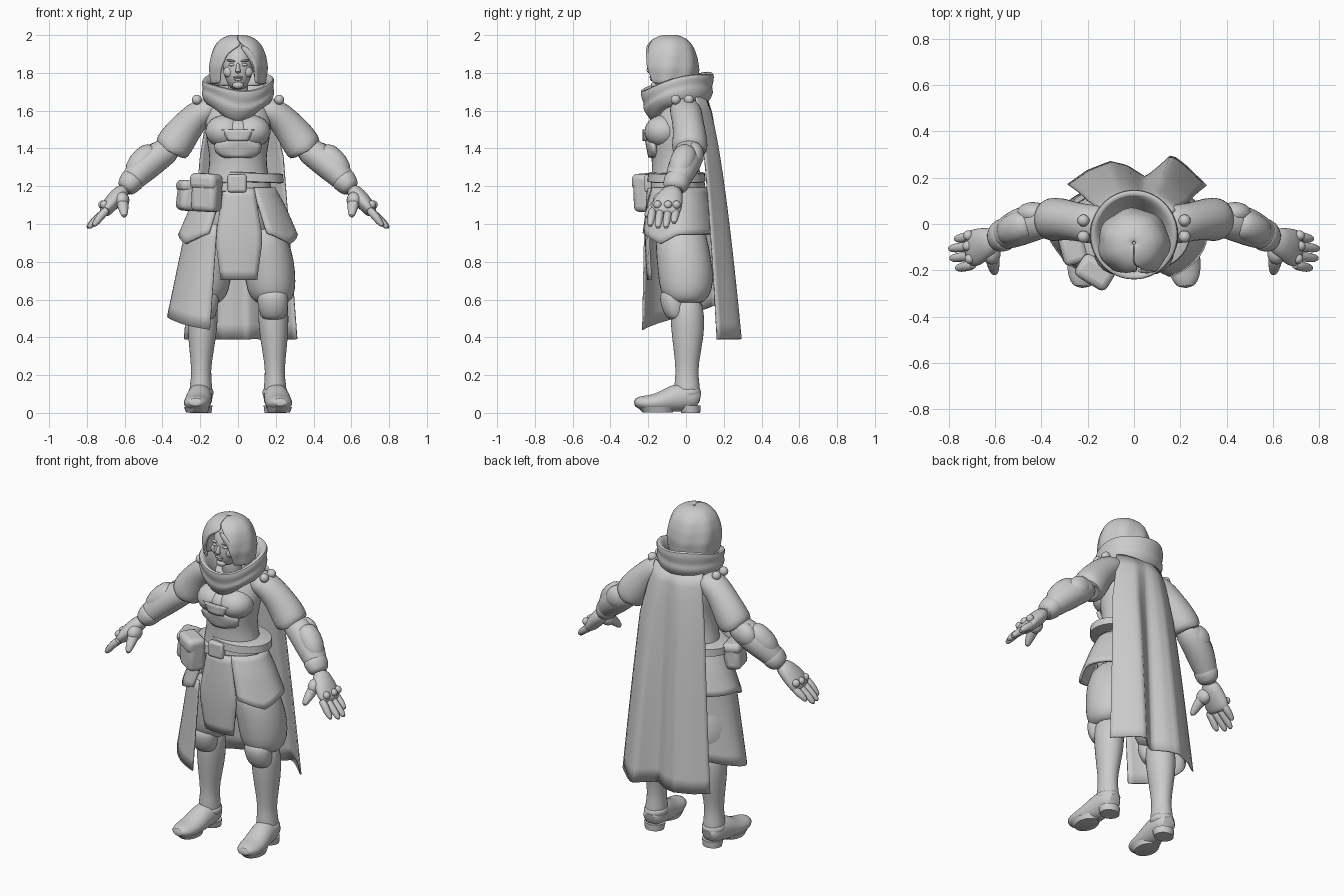
import bpy, bmesh, math
from math import sin, cos, pi, asin
from mathutils import Vector, Matrix

grey = bpy.data.materials.new("plain_grey")
grey.diffuse_color = (0.6, 0.6, 0.6, 1)


def finish(bm, name, subsurf=0, solid=0, bevel=0, angle=50):
    bmesh.ops.recalc_face_normals(bm, faces=bm.faces)
    me = bpy.data.meshes.new(name)
    bm.to_mesh(me)
    bm.free()
    me.materials.append(grey)
    ob = bpy.data.objects.new(name, me)
    bpy.context.collection.objects.link(ob)
    if solid:
        m = ob.modifiers.new("thick", 'SOLIDIFY')
        m.thickness, m.offset = solid, 0
    if bevel:
        m = ob.modifiers.new("round", 'BEVEL')
        m.width, m.segments = bevel, 3
    if subsurf:
        m = ob.modifiers.new("smooth", 'SUBSURF')
        m.levels = m.render_levels = subsurf
    bpy.context.view_layer.objects.active = ob
    ob.select_set(True)
    bpy.ops.object.shade_smooth_by_angle(angle=math.radians(angle))
    ob.select_set(False)
    return ob


def skin(name, rows, closed=True, caps=True, **kw):
    """Join rows of points into a surface."""
    bm = bmesh.new()
    vs = [[bm.verts.new(p) for p in r] for r in rows]
    n = len(vs[0])
    for a, b in zip(vs, vs[1:]):
        for i in range(n if closed else n - 1):
            j = (i + 1) % n
            bm.faces.new((a[i], a[j], b[j], b[i]))
    if closed and caps:
        bm.faces.new(vs[0])
        bm.faces.new(vs[-1])
    return finish(bm, name, **kw)


def tube(name, pts, side=None, n=16, subsurf=1, **kw):
    """Rings (x, y, z, r1, r2): level, or square to the path when side is given."""
    c = [Vector(p[:3]) for p in pts]
    rows = []
    for k, p in enumerate(pts):
        a, b = Vector((1, 0, 0)), Vector((0, 1, 0))
        if side:
            t = (c[min(k + 1, len(c) - 1)] - c[max(k - 1, 0)]).normalized()
            a = Vector(side)
            a = (a - t * a.dot(t)).normalized()
            b = t.cross(a)
        rows.append([c[k] + a * p[3] * cos(2 * pi * i / n) + b * p[4] * sin(2 * pi * i / n)
                     for i in range(n)])
    return skin(name, rows, subsurf=subsurf, **kw)


def sheet(name, f, nu, nv, solid=0.012, **kw):
    rows = [[f(i / nu, j / nv) for i in range(nu + 1)] for j in range(nv + 1)]
    return skin(name, rows, closed=False, solid=solid, **kw)


def ball(name, loc, r, rot=(0, 0, 0), seg=20):
    bm = bmesh.new()
    bmesh.ops.create_uvsphere(bm, u_segments=seg, v_segments=seg // 2 + 2, radius=1)
    ob = finish(bm, name)
    ob.location, ob.scale, ob.rotation_euler = loc, r, rot
    return ob


def box(name, loc, size, rot=(0, 0, 0), bevel=0.02):
    bm = bmesh.new()
    bmesh.ops.create_cube(bm, size=1, matrix=Matrix.Diagonal((*size, 1)))
    ob = finish(bm, name, bevel=bevel)
    ob.location, ob.rotation_euler = loc, rot
    return ob


def lerp(t, stops):
    """Piecewise linear value from (position, value) pairs."""
    for (a, x), (b, y) in zip(stops, stops[1:]):
        if t <= b:
            return x + (y - x) * max(0, (t - a) / (b - a))
    return stops[-1][1]


# Head and face
tube("head", [(0, -.10, 1.71, .03, .04), (0, -.105, 1.73, .05, .07), (0, -.1, 1.78, .075, .09),
              (0, -.09, 1.84, .085, .1), (0, -.08, 1.91, .08, .095), (0, -.07, 1.96, .04, .05)])
tube("neck", [(0, -.05, 1.6, .07, .065), (0, -.06, 1.68, .055, .055), (0, -.07, 1.78, .055, .055)])
tube("nose", [(0, -.182, 1.855, .009, .01), (0, -.195, 1.825, .012, .014),
              (0, -.197, 1.805, .017, .015), (0, -.187, 1.797, .012, .01)], n=8)
ball("upper_lip", (0, -.184, 1.777), (.026, .01, .006))
ball("lower_lip", (0, -.181, 1.765), (.021, .01, .007))
ball("chin", (0, -.165, 1.735), (.03, .02, .02))
for s in (1, -1):
    ball("eye", (s * .034, -.176, 1.843), (.016, .009, .008))
    ball("brow", (s * .036, -.176, 1.864), (.026, .01, .006), (0, -s * .15, 0))
    ball("cheek", (s * .042, -.15, 1.805), (.036, .023, .03))


# Hair: a shell parted over the face, with soft strands
def hair_point(u, v):
    z = 1.995 - .25 * v ** 1.5
    r = lerp(v, [(0, .004), (.06, .045), (.2, .09), (.35, .118), (.55, .138), (.75, .147), (1, .135)])
    left = asin(min(.9, lerp(z, [(1.74, .1), (1.82, .092), (1.9, .055), (1.95, -.02), (1.97, 0)]) / r))
    right = asin(min(.9, lerp(z, [(1.74, .095), (1.82, .085), (1.9, .06), (1.95, .025), (1.97, 0)]) / r))
    a = -pi / 2 + right + u * (2 * pi - left - right)
    r += .006 * sin(a * 7 + 3 * v) * v
    return (r * cos(a), -.083 + r * .97 * sin(a), z - .02 * v * (1 - abs(2 * u - 1)))


sheet("hair", hair_point, 44, 16, solid=.018, subsurf=1)
tube("side_lock", [(.015, -.2, 1.945, .008, .012), (.06, -.207, 1.905, .012, .02),
                   (.098, -.185, 1.84, .013, .022), (.1, -.16, 1.76, .009, .016)], side=(0, 1, 0), n=10)

# Cowl scarf: wide folded collar dipping to a point at the front
rows = []
for rx, ry, t in [(.1, .1, .1), (.15, .145, 0), (.183, .178, .25), (.197, .196, .5), (.184, .182, .62),
                  (.194, .196, .8), (.19, .197, 1), (.168, .172, 1.02), (.14, .145, .75), (.1, .1, .3)]:
    row = []
    for i in range(32):
        a = 2 * pi * i / 32
        f = max(0, -sin(a))
        zt = 1.77 + .035 * sin(a) - .03 * f ** 3 + .008 * sin(3 * a + 1)
        zb = 1.615 - .085 * f ** 3
        w = t + .07 * sin(a * 2 + .6) * (.3 < t < .9)
        row.append((rx * cos(a), -.047 + ry * sin(a) * (1 - .12 * f * (1 - min(t, 1))), zb + (zt - zb) * w))
    rows.append(row)
skin("cowl", rows, caps=False, subsurf=1, angle=70)

# Torso and chest armour
tube("torso", [(0, -.04, 1.67, .09, .07), (0, -.03, 1.62, .165, .1), (0, -.045, 1.53, .18, .135),
               (0, -.06, 1.45, .172, .14), (0, -.06, 1.39, .158, .13), (0, -.055, 1.31, .152, .125),
               (0, -.05, 1.2, .18, .14), (0, -.05, 1.05, .21, .15), (0, -.04, .9, .2, .14)])
for s in (1, -1):
    ball("bust", (s * .068, -.12, 1.49), (.105, .1, .087))
ball("bust_middle", (0, -.13, 1.49), (.09, .088, .075))
sheet("corset_plate", lambda u, v: ((u - .5) * 2 * lerp(v, [(0, .075), (.25, .125), (.7, .115), (1, .07)]),
      -.208 + .035 * (2 * u - 1) ** 2 + .018 * v, 1.445 - .09 * v), 10, 6, solid=.02)
sheet("chest_plate", lambda u, v: ((u - .5) * 2 * lerp(v, [(0, .085), (.3, .075), (1, .05)]),
      -.223 + .012 * (2 * u - 1) ** 2, 1.5 - .06 * v), 8, 4, solid=.012)

# Belt, buckle and pouches
for name, z, tilt in (("upper_belt", 1.25, .04), ("lower_belt", 1.2, -.05)):
    tube(name, [(0, -.05, z + d, .178 + e, .14 + e) for d, e in
                ((-.027, 0), (-.023, .014), (.02, .01), (.024, 0))], n=32, subsurf=0).rotation_euler = (0, tilt, 0)
box("buckle", (-.005, -.2, 1.215), (.1, .04, .095), bevel=.014)
box("front_pouch", (-.165, -.205, 1.165), (.15, .105, .2), (0, .05, -.55), .03)
box("pouch_flap", (-.168, -.208, 1.225), (.158, .112, .085), (0, .05, -.55), .028)
box("side_pouch", (-.265, -.1, 1.15), (.1, .14, .16), (0, .12, .25), .03)
box("side_pouch_flap", (-.263, -.1, 1.2), (.108, .148, .06), (0, .12, .25), .025)


# Jacket skirt, open at the front
def skirt_point(u, v):
    g = .42 + .1 * v
    a = -pi / 2 + g + u * (2 * pi - 2 * g)
    f = max(0, -sin(a))
    end = .945 - .05 * max(0, 1 - abs(f - .45) / .45) + .06 * max(0, f - .7)
    rx = lerp(v, [(0, .19), (.4, .245), (1, .31)])
    ry = lerp(v, [(0, .145), (.4, .175), (1, .205)])
    return (rx * cos(a), -.045 + ry * sin(a), 1.19 + (end - 1.19) * v)


sheet("jacket_skirt", skirt_point, 36, 8, solid=.016)
sheet("front_tabard", lambda u, v: ((u - .5) * 2 * lerp(v, [(0, .08), (.55, .125), (1, .095)]) + .005,
      -.2 - .012 * sin(pi * v) + .015 * (2 * u - 1) ** 2, 1.19 - .485 * v), 8, 10)


# Long panel wrapping one hip
def panel_point(u, v):
    a = -pi / 2 - .42 - u * 2.2
    k = lerp(v, [(0, .27), (1, .365)])
    end = .44 + .13 * u
    return (k * cos(a) * (1 + .02 * sin(u * 14) * v), -.035 + (.2 + .012 * v) * sin(a), 1.0 + (end - 1.0) * v)


sheet("hip_panel", panel_point, 20, 8, solid=.008)


# Cape with two broad folds
def cape_point(u, v):
    t = 2 * u - 1
    left, right = lerp(v, [(0, .15), (.25, .2), (1, .285)]), lerp(v, [(0, .17), (.25, .24), (1, .312)])
    x = t * (right if t > 0 else left)
    back = lerp(u, [(0, .17), (.15, .23), (.32, .268), (.45, .25), (.58, .2), (.68, .25), (.76, .297),
                    (.85, .255), (1, .165)])
    top = .11 - .06 * t * t
    return (x, top + (back - top) * v ** .62, 1.67 - 1.28 * v)


sheet("cape", cape_point, 28, 16, solid=.008, angle=60)

for s in (1, -1):
    def limb(name, pts, side=None, **kw):
        return tube(name, [(s * p[0], *p[1:]) for p in pts], side, **kw)

    # Trousers, boot, shoe and knee guard
    limb("trouser_leg", [(.11, -.03, 1.02, .11, .13), (.15, -.02, .87, .14, .145), (.17, 0, .74, .138, .152),
                         (.175, 0, .65, .132, .142), (.18, 0, .605, .11, .115), (.18, 0, .575, .08, .085)])
    limb("boot", [(.185, 0, .63, .08, .085), (.187, .008, .5, .083, .093), (.19, .01, .4, .076, .086),
                  (.195, .005, .26, .055, .062), (.195, .005, .19, .053, .062), (.197, .005, .12, .064, .072),
                  (.198, .015, .03, .063, .066)])
    limb("boot_cuff", [(.197, .01, .07, .066, .07), (.197, .008, .115, .072, .076),
                       (.195, .008, .135, .06, .066)])
    limb("shoe", [(.196, .075, .065, .04, .045), (.198, .04, .08, .066, .07), (.203, -.04, .085, .068, .08),
                  (.21, -.1, .065, .072, .063), (.217, -.17, .05, .074, .047), (.222, -.23, .052, .066, .04),
                  (.226, -.278, .058, .035, .022)], side=(1, 0, 0))
    limb("sole", [(.217, -.15, .002, .058, .08), (.217, -.155, .03, .068, .1)], n=24, subsurf=0)
    limb("heel", [(.197, .025, 0, .056, .05), (.197, .02, .04, .062, .058)], n=24, subsurf=0)
    limb("knee_guard", [(.183, -.065, .66, .06, .05), (.183, -.07, .63, .084, .072), (.185, -.065, .57, .084, .072),
                        (.187, -.055, .51, .07, .055), (.187, -.045, .49, .045, .04)], n=16)

    # Sleeve, elbow pad and forearm guard
    limb("sleeve", [(.11, -.01, 1.62, .085, .06), (.19, .0, 1.595, .086, .078), (.25, .01, 1.54, .084, .083),
                    (.305, .02, 1.47, .09, .097), (.345, .02, 1.41, .099, .102), (.367, .02, 1.378, .088, .088),
                    (.36, .02, 1.385, .06, .06)], (0, 1, 0))
    limb("forearm", [(.33, .02, 1.42, .07, .07), (.42, .015, 1.36, .083, .078), (.5, -.015, 1.3, .085, .083),
                     (.56, -.045, 1.235, .068, .066), (.61, -.065, 1.165, .05, .042)], (0, 1, 0))
    limb("cuff_band", [(.545, -.04, 1.25, .066, .06), (.56, -.045, 1.232, .075, .07),
                       (.59, -.06, 1.195, .066, .056), (.602, -.063, 1.18, .05, .045)], (0, 1, 0))
    limb("forearm_guard", [(.44, .01, 1.39, .045, .04), (.465, .0, 1.375, .07, .068), (.53, -.025, 1.315, .072, .068),
                           (.575, -.047, 1.25, .05, .042)], (0, 1, 0), n=12)
    ball("elbow_pad", (s * .435, .045, 1.365), (.075, .05, .065), (0, s * .7, 0))
    for y in (-.055, .015):
        ball("shoulder_stud", (s * .218, y, 1.658), (.026, .026, .026))

    # Hand, knuckle studs, fingers and thumb
    limb("palm", [(.595, -.06, 1.19, .046, .038), (.635, -.08, 1.15, .068, .046), (.68, -.1, 1.1, .084, .042),
                  (.705, -.11, 1.065, .08, .034), (.712, -.112, 1.05, .055, .022)], (0, 1, 0))
    ball("thumb_base", (s * .615, -.125, 1.125), (.04, .05, .045))
    for k in range(4):
        y = -.05 - .042 * k
        tip = (.775, .8, .795, .77)[k]
        tz = (1.0, .975, .975, .985)[k]
        limb("finger", [(.685, y, 1.085, .022, .024), (.725, y - .006, 1.045, .024, .024),
                        (tip - .025, y - .012, tz + .03, .022, .021), (tip, y - .015, tz, .013, .012)],
             (0, 1, 0), n=8)
    for x, y in ((.715, -.05), (.718, -.095), (.708, -.15), (.615, -.165)):
        ball("knuckle_stud", (s * x, y, 1.102), (.022, .022, .022))
    limb("thumb", [(.62, -.1, 1.14, .034, .034), (.61, -.15, 1.105, .034, .032), (.605, -.19, 1.07, .026, .025),
                   (.6, -.218, 1.035, .014, .013)], (1, 0, 0), n=10)
